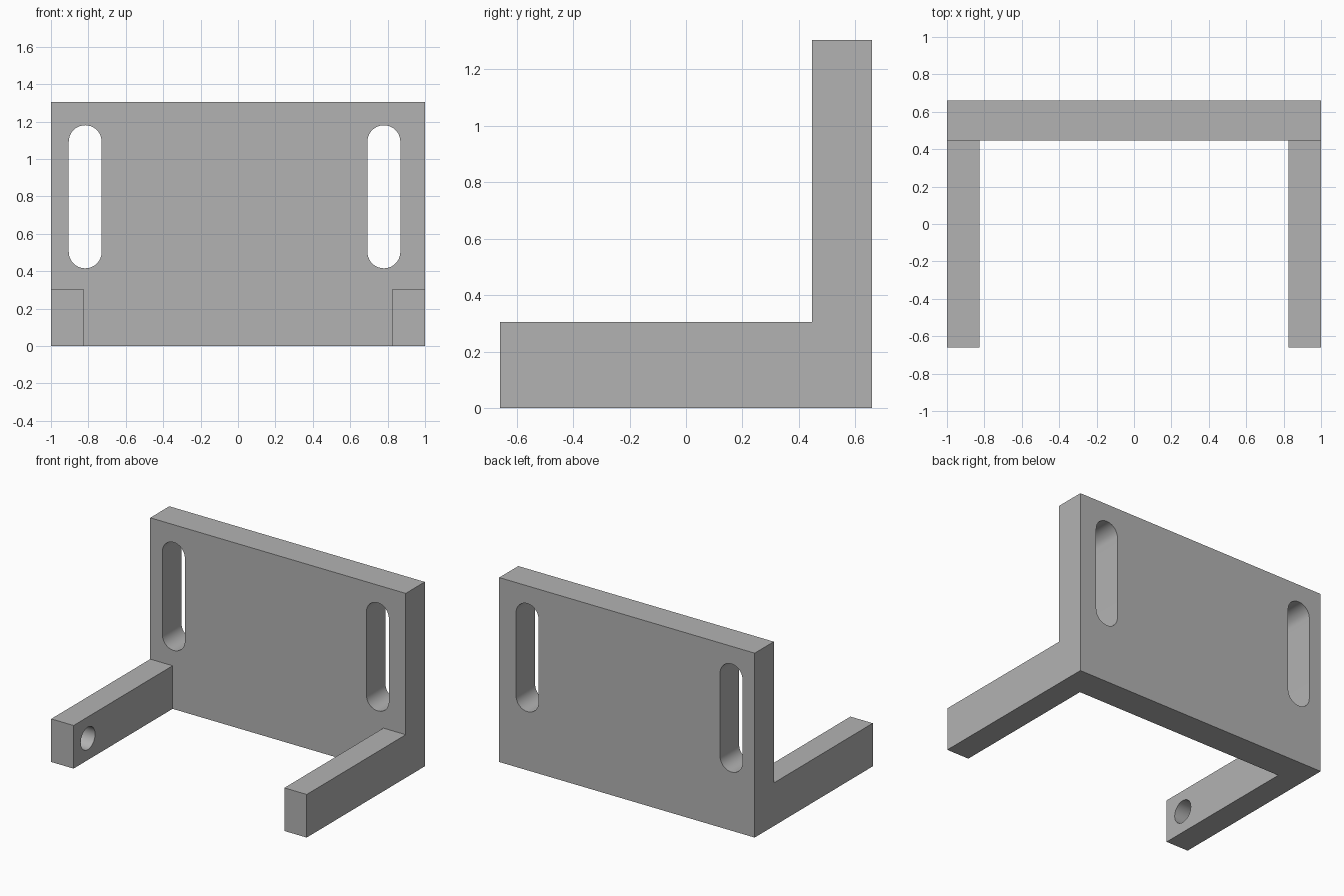
import bpy, bmesh, math
from mathutils import Vector

if "Cube" in bpy.data.objects:
    bpy.data.objects.remove(bpy.data.objects["Cube"])

grey = bpy.data.materials.new("plain grey")
grey.diffuse_color = (0.45, 0.45, 0.45, 1)
grey.use_nodes = True
grey.node_tree.nodes["Principled BSDF"].inputs["Base Color"].default_value = grey.diffuse_color

ARM_INNER, BACK, PLATE_FRONT = 0.825, 0.66, 0.447
ARM_TOP, PLATE_TOP = 0.305, 1.305


def prism(name, points, sweep):
    """Extrude a flat outline along a vector."""
    bm = bmesh.new()
    face = bm.faces.new([bm.verts.new(p) for p in points])
    made = bmesh.ops.extrude_face_region(bm, geom=[face])["geom"]
    bmesh.ops.translate(bm, vec=Vector(sweep),
                        verts=[v for v in made if isinstance(v, bmesh.types.BMVert)])
    bmesh.ops.recalc_face_normals(bm, faces=bm.faces)
    mesh = bpy.data.meshes.new(name)
    bm.to_mesh(mesh)
    bm.free()
    mesh.materials.append(grey)
    obj = bpy.data.objects.new(name, mesh)
    bpy.context.collection.objects.link(obj)
    return obj


def arc(r, start, end, n):
    steps = [math.radians(start + (end - start) * i / n) for i in range(n + 1)]
    return [(r * math.cos(a), r * math.sin(a)) for a in steps]


# L-shaped side profile swept across the full width
profile = [(-BACK, 0), (BACK, 0), (BACK, PLATE_TOP), (PLATE_FRONT, PLATE_TOP),
           (PLATE_FRONT, ARM_TOP), (-BACK, ARM_TOP)]
bracket = prism("bracket", [(-1, y, z) for y, z in profile], (2, 0, 0))

# Open gap between the two arms
gap = [(-ARM_INNER, -1), (ARM_INNER, -1), (ARM_INNER, PLATE_FRONT), (-ARM_INNER, PLATE_FRONT)]
cutters = [prism("gap_cutter", [(x, y, -0.2) for x, y in gap], (0, 0, 0.8))]

# Rounded slots through the plate
R = 0.088
for cx in (-0.817, 0.78):
    outline = [(cx + x, 1.18 - R + z) for x, z in arc(R, 0, 180, 20)]
    outline += [(cx + x, 0.415 + R + z) for x, z in arc(R, 180, 360, 20)]
    cutters.append(prism("slot_cutter", [(x, 0.3, z) for x, z in outline], (0, 0.6, 0)))

# Blind round holes in the inner faces of the arms
for s in (-1, 1):
    ring = arc(0.08, 0, 360, 32)[:-1]
    cutters.append(prism("hole_cutter", [(s * 0.7, -0.5 + y, 0.153 + z) for y, z in ring],
                         (s * 0.245, 0, 0)))

for c in cutters:
    c.hide_render = True
    mod = bracket.modifiers.new(c.name, "BOOLEAN")
    mod.operation, mod.solver, mod.object = "DIFFERENCE", "EXACT", c

bpy.context.view_layer.objects.active = bracket
bracket.select_set(True)
for m in list(bracket.modifiers):
    bpy.ops.object.modifier_apply(modifier=m.name)
for c in cutters:
    bpy.data.objects.remove(c)

bpy.ops.object.shade_smooth_by_angle(angle=math.radians(30))
